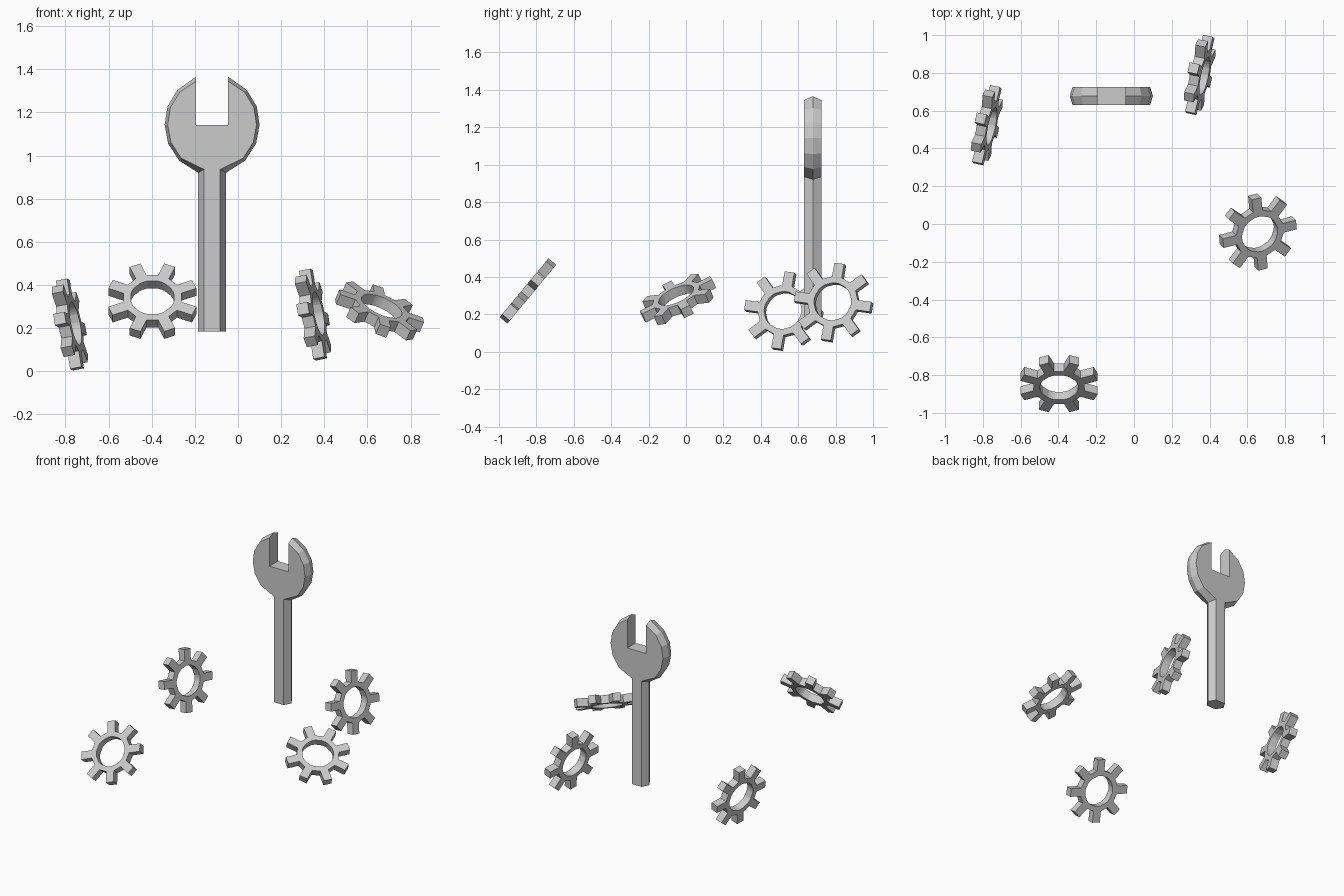
import bpy, bmesh, math
from mathutils import Vector, Matrix

if "Cube" in bpy.data.objects:
    bpy.data.objects.remove(bpy.data.objects["Cube"])

steel = bpy.data.materials.new("grey steel")
steel.diffuse_color = (0.6, 0.6, 0.6, 1)
steel.use_nodes = True
steel.node_tree.nodes["Principled BSDF"].inputs["Base Color"].default_value = steel.diffuse_color


def make_object(name, bm):
    bmesh.ops.recalc_face_normals(bm, faces=bm.faces)
    mesh = bpy.data.meshes.new(name)
    bm.to_mesh(mesh)
    bm.free()
    mesh.materials.append(steel)
    obj = bpy.data.objects.new(name, mesh)
    bpy.context.collection.objects.link(obj)
    return obj


def bridge(bm, a, b):
    n = len(a)
    for i in range(n):
        bm.faces.new((a[i], a[(i + 1) % n], b[(i + 1) % n], b[i]))


# Gear: eight square teeth around a ring with a round hole
TEETH, TIP, ROOT, HOLE = 8, 0.21, 0.137, 0.102
HALF_W, HALF_T, SUB = 0.027, 0.027, 4


def gear(name, centre, normal, ref, phase):
    """ref is projected into the gear plane; the first tooth is turned from it by phase degrees."""
    n = Vector(normal).normalized()
    u = Vector(ref)
    u = (u - n * u.dot(n)).normalized()
    v = n.cross(u)
    place = Matrix((u, v, n)).transposed().to_4x4()
    place = Matrix.Translation(centre) @ place @ Matrix.Rotation(math.radians(phase), 4, 'Z')
    base = math.asin(HALF_W / ROOT)
    tip = math.atan2(HALF_W, TIP)
    bm = bmesh.new()
    rims, holes = [], []
    for z in (-HALF_T, HALF_T):
        rim, hole = [], []
        for k in range(TEETH):
            a = k * math.tau / TEETH
            for r, d in ((ROOT, -base), (math.hypot(TIP, HALF_W), -tip),
                         (math.hypot(TIP, HALF_W), tip), (ROOT, base)):
                rim.append(bm.verts.new((r * math.cos(a + d), r * math.sin(a + d), z)))
            for j in range(SUB):
                d = -base + 2 * base * j / (SUB - 1)
                hole.append(bm.verts.new((HOLE * math.cos(a + d), HOLE * math.sin(a + d), z)))
        # flat face: one polygon through each tooth, one quad under each gap
        for k in range(TEETH):
            r, h, m = k * 4, k * SUB, (k + 1) % TEETH
            bm.faces.new(rim[r:r + 4] + hole[h:h + SUB][::-1])
            bm.faces.new((rim[r + 3], rim[m * 4], hole[m * SUB], hole[h + SUB - 1]))
        rims.append(rim)
        holes.append(hole)
    bridge(bm, *rims)
    bridge(bm, *holes)
    bm.transform(place)
    return make_object(name, bm)


gear("gear_front", (-0.397, -0.845, 0.325), (0, -0.769, 0.639), (1, 0, 0), 22.5)
gear("gear_right", (0.656, -0.043, 0.28), (0.38, -0.38, 0.84), (1, 0, 0), 5)
gear("gear_back_right", (0.348, 0.789, 0.263), (0.96, -0.2, 0.19), (0, 1, 0), 35)
gear("gear_back_left", (-0.779, 0.523, 0.217), (0.96, -0.2, 0.19), (0, 1, 0), 35)

# Wrench: half outline of the outer ridge, and the smaller flat face inside it
CX, CY, CZ, HALF_Y = -0.12, 0.678, 1.143, 0.047
head = [(0.153, 0.977), (0.204, 1.056), (0.22, CZ), (0.207, 1.228), (0.161, 1.304)]
ridge = [(0.065, 0.185), (0.065, 0.921)] + head + [(0.074, 1.366), (0.074, CZ)]
flat = [(0.037, 0.185), (0.037, 0.936)]
flat += [(x * 0.935, CZ + (z - CZ) * 0.935) for x, z in head]
flat += [(0.074, 1.345), (0.074, CZ)]

bm = bmesh.new()
loops = []
for half, y in ((flat, -HALF_Y), (ridge, 0), (flat, HALF_Y)):
    outline = half + [(-x, z) for x, z in reversed(half)]
    loops.append([bm.verts.new((CX + x, CY + y, z)) for x, z in outline])
bridge(bm, loops[0], loops[1])
bridge(bm, loops[1], loops[2])
bm.faces.new(loops[0])
bm.faces.new(loops[2])
make_object("wrench", bm)
